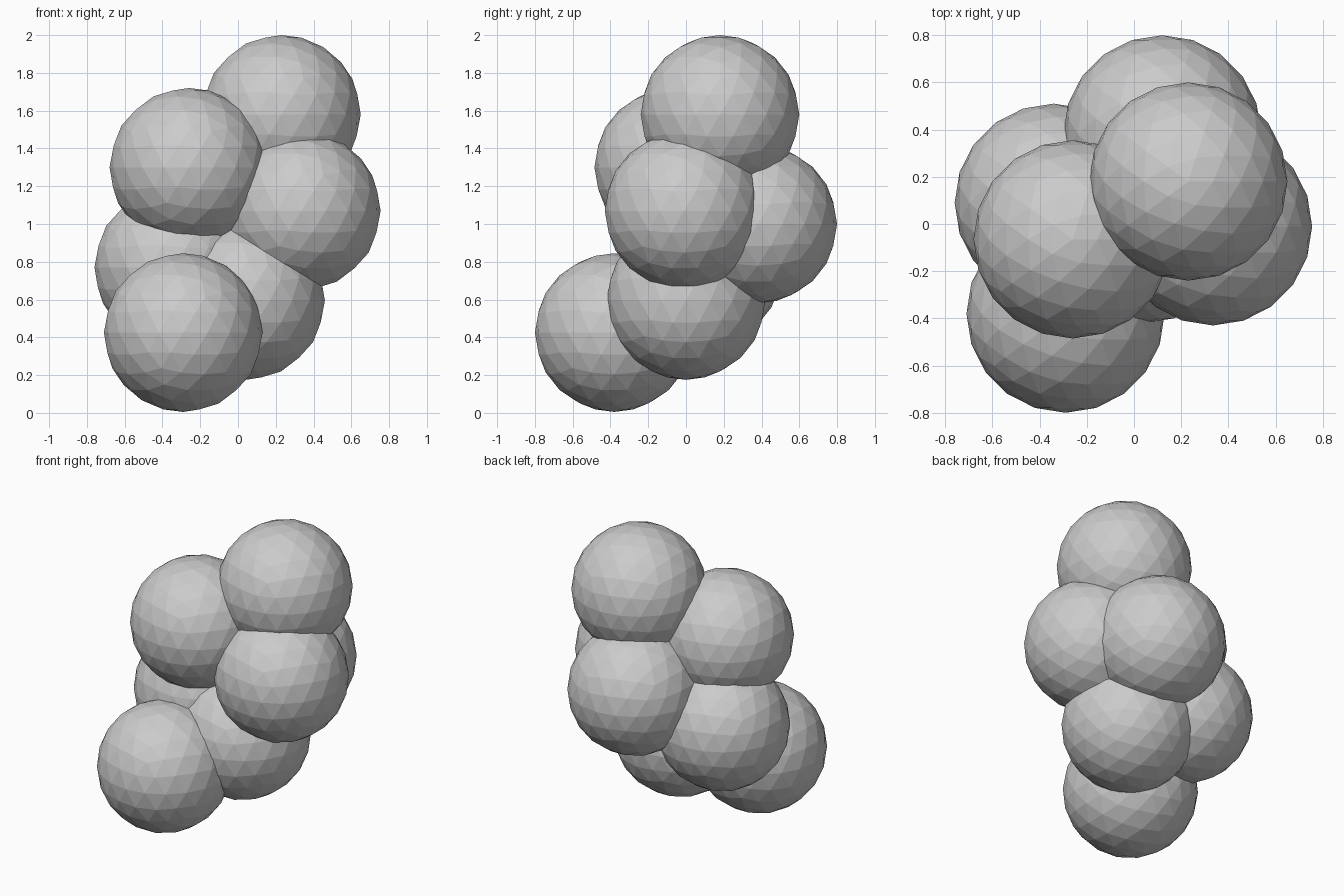
import bpy

if "Cube" in bpy.data.objects:
    bpy.data.objects.remove(bpy.data.objects["Cube"])

# Cluster of equal low-poly balls that push into each other
RADIUS = 0.42
CENTRES = {
    "ball_top": (0.23, 0.18, 1.58),
    "ball_upper_left": (-0.26, -0.065, 1.30),
    "ball_right": (0.335, -0.01, 1.07),
    "ball_back": (0.12, 0.38, 1.00),
    "ball_left": (-0.34, 0.09, 0.77),
    "ball_lower_middle": (0.04, 0.0, 0.595),
    "ball_front_bottom": (-0.29, -0.38, 0.425),
}


def add_ball(name, centre):
    bpy.ops.mesh.primitive_ico_sphere_add(
        subdivisions=3, radius=RADIUS, location=centre)
    bpy.context.object.name = name


for name, centre in CENTRES.items():
    add_ball(name, centre)
